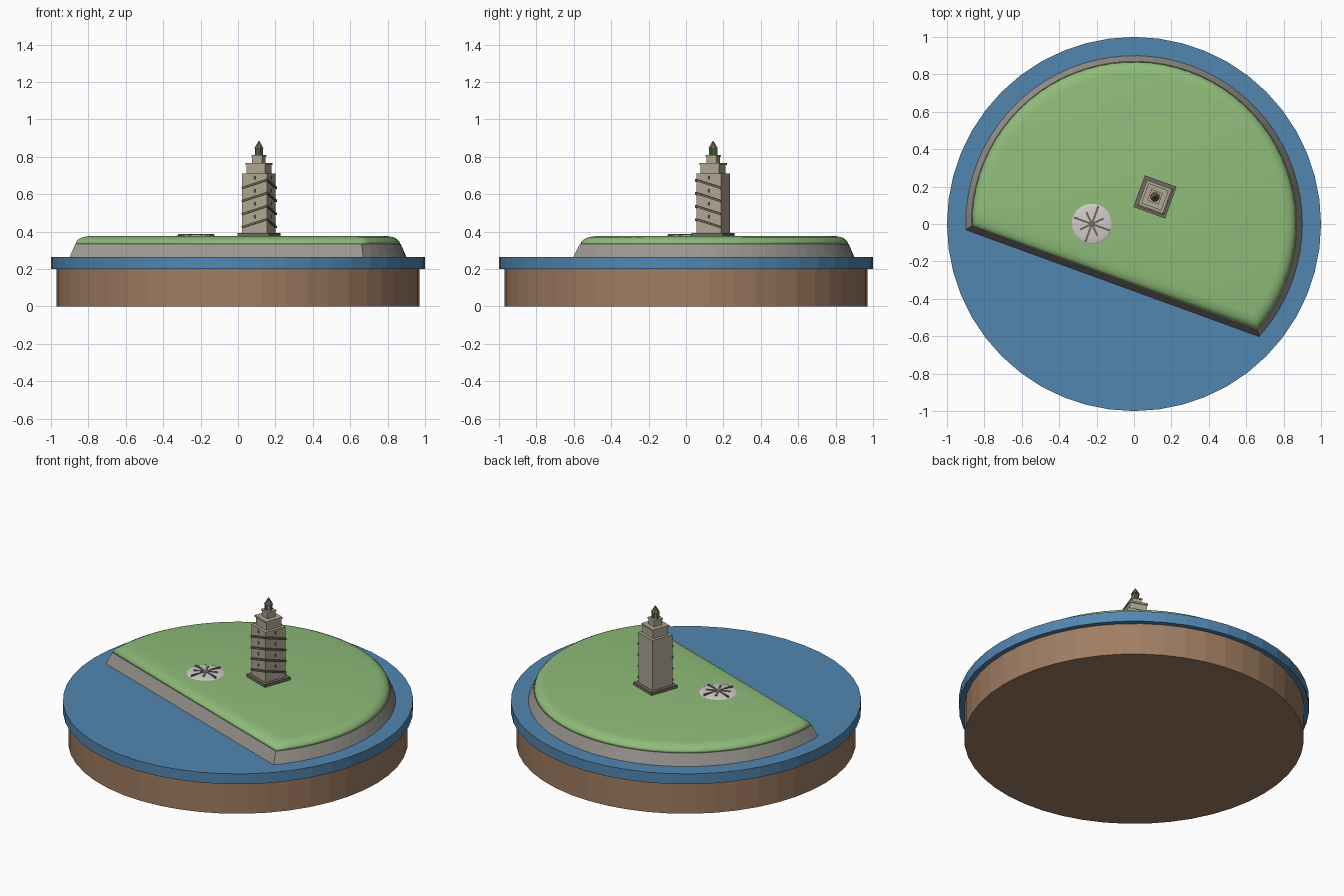
import bpy, bmesh
from math import sin, cos, asin, pi, radians, sqrt
from mathutils import Matrix, Vector

if "Cube" in bpy.data.objects:
    bpy.data.objects.remove(bpy.data.objects["Cube"])


def material(name, rgb):
    lin = [((c / 255 + 0.055) / 1.055) ** 2.4 for c in rgb] + [1]
    m = bpy.data.materials.new(name)
    m.use_nodes = True
    m.diffuse_color = lin
    m.node_tree.nodes["Principled BSDF"].inputs["Base Color"].default_value = lin
    return m


EARTH = material("earth brown", (160, 125, 98))
WATER = material("water blue", (82, 134, 176))
ROCK = material("rock grey", (155, 151, 145))
GRASS = material("grass green", (143, 188, 121))
STONE = material("pale stone", (176, 167, 146))
TRIM = material("dark stone", (112, 105, 96))
PLAZA = material("plaza white", (208, 205, 200))
LANTERN = material("lantern green", (118, 160, 98))

TURN = Matrix.Rotation(radians(-20), 4, 'Z')
TOWER = Matrix.Translation((0.112, 0.145, 0)) @ TURN
ROSE = Matrix.Translation((-0.225, 0, 0)) @ TURN


def finish(name, bm, mat, matrix=Matrix(), smooth=False):
    bmesh.ops.recalc_face_normals(bm, faces=bm.faces)
    for f in bm.faces:
        f.smooth = smooth
    me = bpy.data.meshes.new(name)
    bm.to_mesh(me)
    bm.free()
    me.materials.append(mat)
    ob = bpy.data.objects.new(name, me)
    ob.matrix_world = matrix
    bpy.context.collection.objects.link(ob)
    return ob


def drum(name, r1, r2, z0, z1, sides, mat, matrix=Matrix()):
    bm = bmesh.new()
    bmesh.ops.create_cone(bm, cap_ends=True, segments=sides, radius1=r1, radius2=r2,
                          depth=z1 - z0, matrix=Matrix.Translation((0, 0, (z0 + z1) / 2)))
    return finish(name, bm, mat, matrix)


def box(name, size, centre, mat, matrix=Matrix(), tilt=Matrix()):
    bm = bmesh.new()
    bmesh.ops.create_cube(bm, size=1, matrix=Matrix.Translation(centre) @ tilt
                          @ Matrix.Diagonal((*size, 1)))
    return finish(name, bm, mat, matrix)


def block(name, side, z0, z1, mat):
    return box(name, (side, side, z1 - z0), (0, 0, (z0 + z1) / 2), mat, TOWER)


def headland(name, profile, mat, smooth=False, steps=48):
    """Stack of cut-off circles, each given as (inset, height)."""
    bm = bmesh.new()
    rings = []
    for inset, z in profile:
        r, d = 0.9 - inset, 0.337 - inset
        a = asin(d / r)
        angles = [-a + (pi + 2 * a) * i / steps for i in range(steps + 1)]
        rings.append([bm.verts.new((r * cos(t), r * sin(t), z)) for t in angles])
    for low, high in zip(rings, rings[1:]):
        for i in range(steps + 1):
            j = (i + 1) % (steps + 1)
            bm.faces.new((low[i], low[j], high[j], high[i]))
    bm.faces.new(rings[-1])
    bm.faces.new(rings[0][::-1])
    return finish(name, bm, mat, TURN, smooth)


# Round base and sea
drum("earth_base", 0.97, 0.97, 0, 0.2, 48, EARTH)
drum("sea", 1, 1, 0.2, 0.265, 48, WATER)

# Headland: rock slope with a rounded lawn on top
headland("rock_slope", [(0, 0.265), (0.03, 0.335)], ROCK)
headland("lawn", [(0.032, 0.333), (0.037, 0.348), (0.05, 0.361),
                  (0.07, 0.371), (0.1, 0.376)], GRASS, True)

# Compass plaza: shallow dome with star bars
bm = bmesh.new()
bmesh.ops.create_uvsphere(bm, u_segments=32, v_segments=16, radius=1)
bmesh.ops.bisect_plane(bm, geom=bm.verts[:] + bm.edges[:] + bm.faces[:],
                       plane_co=(0, 0, 0), plane_no=(0, 0, 1), clear_inner=True)
bmesh.ops.transform(bm, matrix=Matrix.Translation((0, 0, 0.374))
                    @ Matrix.Diagonal((0.11, 0.11, 0.012, 1)), verts=bm.verts)
finish("plaza_dome", bm, PLAZA, ROSE, True)
for i in range(4):
    length = 0.14 if i % 2 else 0.2
    box("compass_bar", (length, 0.011, 0.009), (0, 0, 0.3835), TRIM,
        ROSE @ Matrix.Rotation(i * pi / 4, 4, 'Z'))

# Tower body, stacked from square blocks
block("tower_plinth", 0.18, 0.372, 0.394, TRIM)
block("tower_shaft", 0.14, 0.394, 0.71, STONE)
block("upper_stage", 0.104, 0.71, 0.757, STONE)
block("upper_cornice", 0.114, 0.757, 0.768, STONE)
block("lantern_stage", 0.056, 0.768, 0.802, STONE)
block("lantern_cornice", 0.064, 0.802, 0.809, STONE)

# Slanted bands and small windows on the front and side faces
for turn, slope in ((0, -1), (pi / 2, 1)):
    face = TOWER @ Matrix.Rotation(turn, 4, 'Z')
    tilt = Matrix.Rotation(slope * radians(17), 4, 'Y')
    for i in range(4):
        z = 0.445 + i * 0.07
        box("slanted_band", (0.146, 0.014, 0.011), (0, -0.071, z), TRIM, face, tilt)
        box("window", (0.009, 0.006, 0.018), (0, -0.07, z + 0.034), TRIM, face)

# Lantern: core, green posts and pointed roof
drum("lantern_core", 0.014, 0.014, 0.809, 0.848, 8, STONE, TOWER)
for i in range(6):
    t = i * pi / 3
    drum("lantern_post", 0.005, 0.005, 0.809, 0.848, 8, LANTERN,
         TOWER @ Matrix.Translation((0.018 * cos(t), 0.018 * sin(t), 0)))
drum("lantern_roof", 0.026, 0.002, 0.846, 0.885, 8, TRIM, TOWER)
